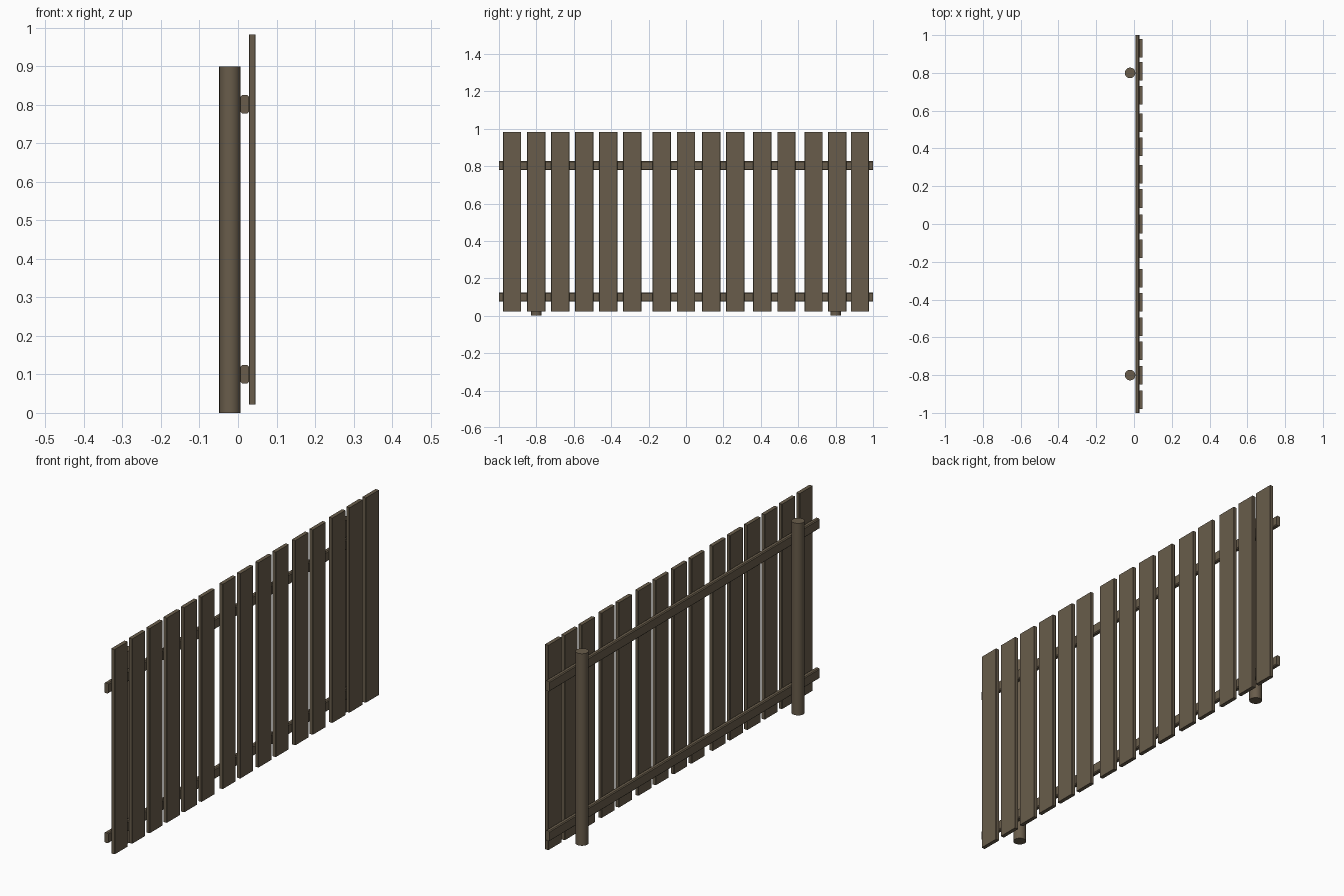
import bpy
import bmesh
import math

cube = bpy.data.objects.get("Cube")
if cube:
    bpy.data.objects.remove(cube, do_unlink=True)

# Weathered wood
wood = bpy.data.materials.new("weathered_wood")
wood.use_nodes = True
colour = (0.14, 0.108, 0.07, 1)
wood.diffuse_color = colour
bsdf = next(n for n in wood.node_tree.nodes if n.type == "BSDF_PRINCIPLED")
bsdf.inputs["Base Color"].default_value = colour


def beam(name, low, high, axis, chamfer):
    """Box between two corners, chamfered on the edges that run along axis."""
    bm = bmesh.new()
    bmesh.ops.create_cube(bm, size=1)
    for v in bm.verts:
        v.co = [low[i] if v.co[i] < 0 else high[i] for i in range(3)]
    long_edges = [e for e in bm.edges
                  if abs(e.verts[0].co[axis] - e.verts[1].co[axis]) > 0.001]
    bmesh.ops.bevel(bm, geom=long_edges, offset=chamfer, segments=1,
                    affect="EDGES", profile=0.5)
    mesh = bpy.data.meshes.new(name)
    bm.to_mesh(mesh)
    bm.free()
    mesh.materials.append(wood)
    obj = bpy.data.objects.new(name, mesh)
    bpy.context.collection.objects.link(obj)
    return obj


# Round posts
for label, y in (("front", -0.8), ("back", 0.8)):
    bpy.ops.mesh.primitive_cylinder_add(vertices=20, radius=0.028, depth=0.9,
                                        location=(-0.021, y, 0.45))
    post = bpy.context.object
    post.name = label + "_post"
    post.data.materials.append(wood)
    bpy.ops.object.shade_smooth_by_angle(angle=math.radians(40))

# Horizontal rails
for label, z in (("lower", 0.1), ("upper", 0.802)):
    beam(label + "_rail", (0.007, -1, z - 0.024), (0.028, 1, z + 0.024), 1, 0.004)

# Unevenly spaced vertical planks
plank_centres = [-0.93, -0.8, -0.672, -0.544, -0.415, -0.287, -0.13, 0,
                 0.135, 0.263, 0.408, 0.537, 0.682, 0.809, 0.93]
for i, y in enumerate(plank_centres, 1):
    beam(f"plank_{i}", (0.028, y - 0.049, 0.022), (0.046, y + 0.049, 0.982), 2, 0.002)
